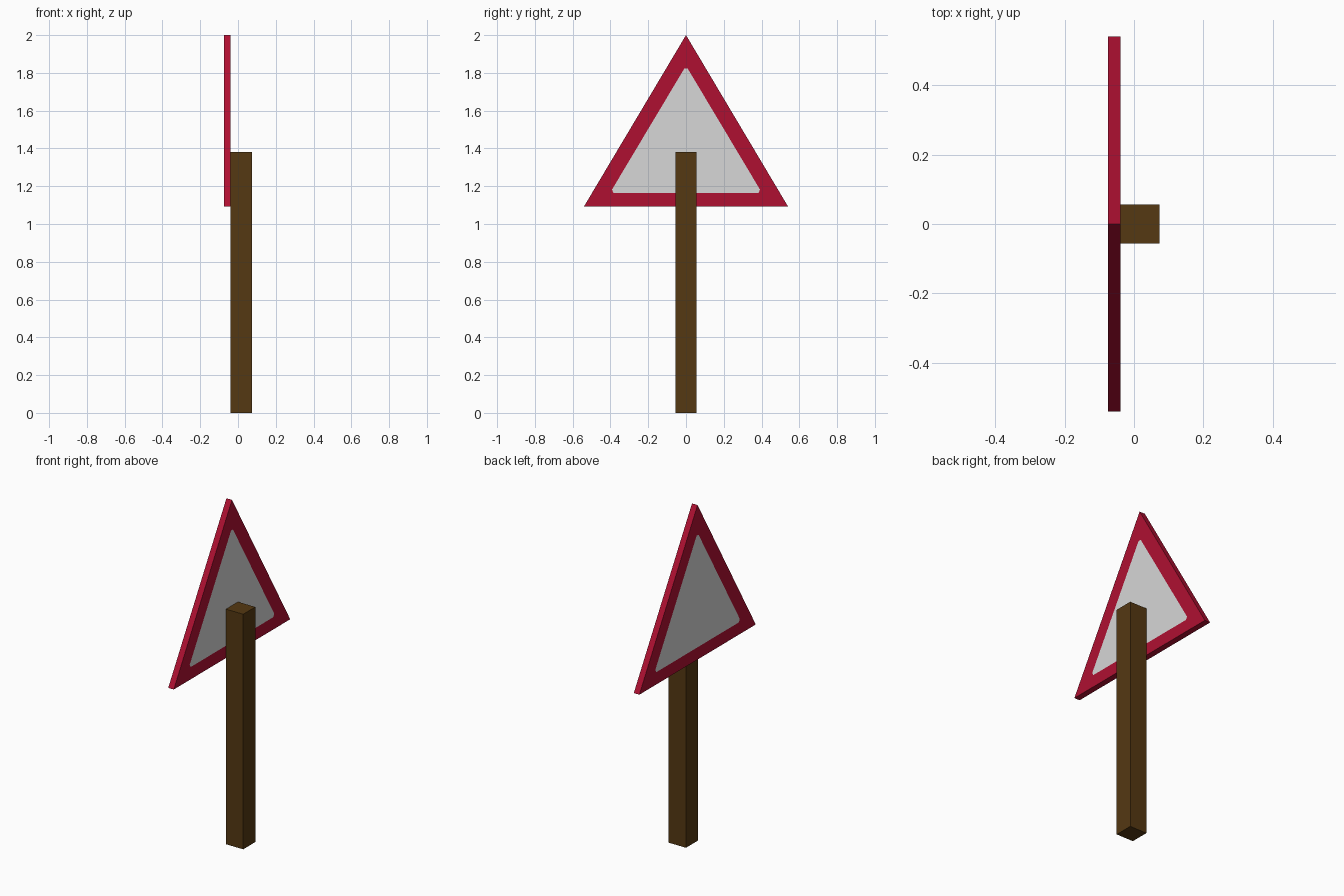
import bpy, bmesh

if "Cube" in bpy.data.objects:
    bpy.data.objects.remove(bpy.data.objects["Cube"])


def material(name, rgb):
    m = bpy.data.materials.new(name)
    m.diffuse_color = (*rgb, 1)
    m.use_nodes = True
    m.node_tree.nodes["Principled BSDF"].inputs["Base Color"].default_value = m.diffuse_color
    return m


red = material("sign red", (0.43, 0.005, 0.031))
white = material("sign white", (0.68, 0.68, 0.68))
brown = material("post brown", (0.09, 0.04, 0.006))


def make_object(name, bm, mats):
    bmesh.ops.recalc_face_normals(bm, faces=bm.faces)
    mesh = bpy.data.meshes.new(name)
    bm.to_mesh(mesh)
    bm.free()
    for m in mats:
        mesh.materials.append(m)
    obj = bpy.data.objects.new(name, mesh)
    bpy.context.collection.objects.link(obj)


# Square wooden post
bm = bmesh.new()
bmesh.ops.create_cube(bm, size=1)
for v in bm.verts:
    v.co.x = v.co.x * 0.112 + 0.017
    v.co.y *= 0.112
    v.co.z = (v.co.z + 0.5) * 1.38
make_object("post", bm, [brown])

# Triangular sign board: red border, white centre with clipped corners, both sides
outer = [(-0.54, 1.093), (0.54, 1.093), (0, 2.0)]
inner = [(-0.392, 1.182), (-0.384, 1.165), (0.384, 1.165),
         (0.392, 1.182), (0.009, 1.823), (-0.009, 1.823)]
bm = bmesh.new()
rims = []
for x in (-0.075, -0.039):
    o = [bm.verts.new((x, y, z)) for y, z in outer]
    n = [bm.verts.new((x, y, z)) for y, z in inner]
    rims.append(o)
    for i in range(3):
        bm.faces.new((o[i], n[2 * i], n[2 * i + 1]))                # corner
        bm.faces.new((o[i], n[2 * i + 1], n[(2 * i + 2) % 6], o[(i + 1) % 3]))  # side
    bm.faces.new(n).material_index = 1                              # centre
for i in range(3):
    j = (i + 1) % 3
    bm.faces.new((rims[0][i], rims[0][j], rims[1][j], rims[1][i]))
make_object("sign_board", bm, [red, white])
